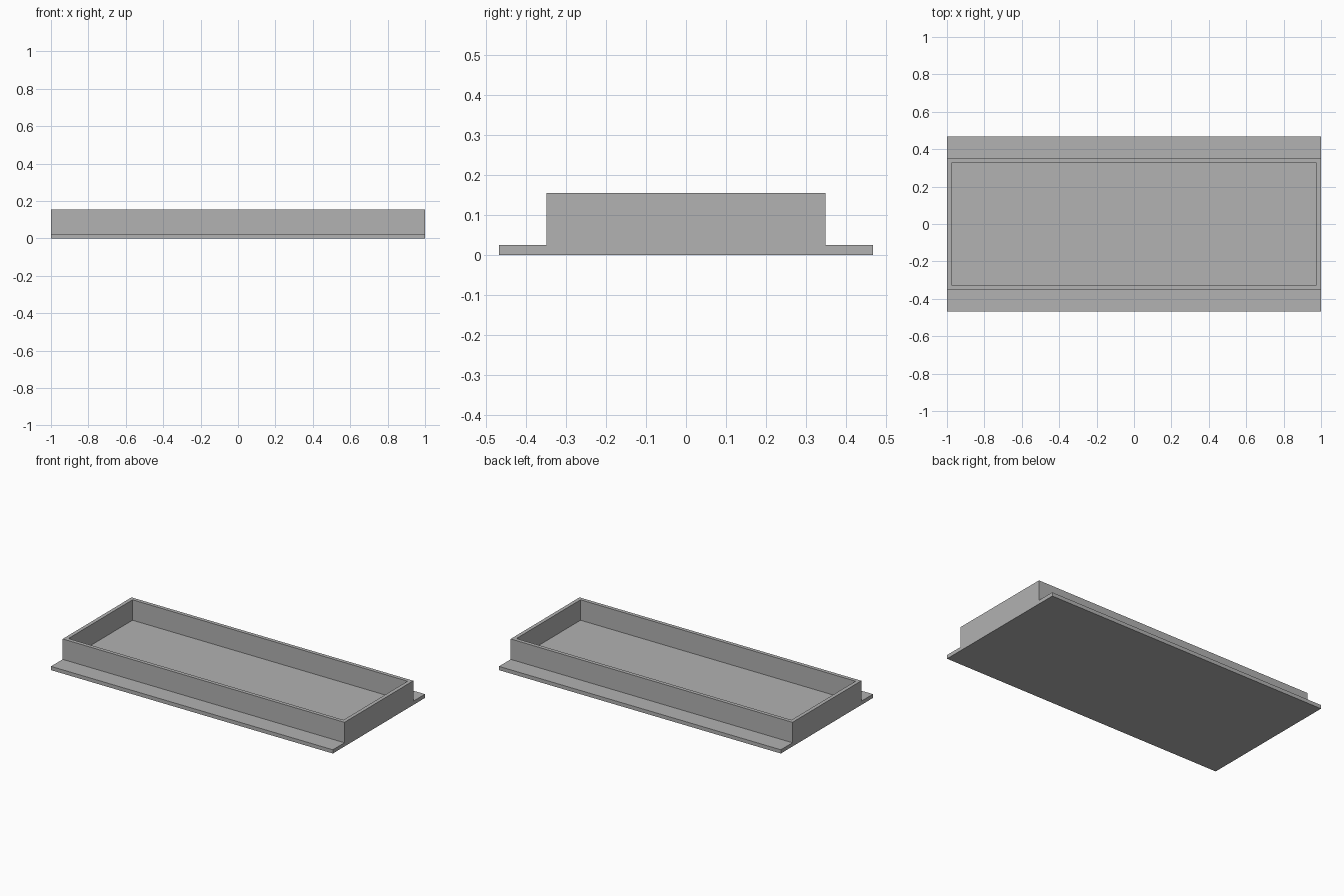
import bpy
import bmesh
from mathutils import Vector

cube = bpy.data.objects.get("Cube")
if cube:
    bpy.data.objects.remove(cube, do_unlink=True)

HALF_LENGTH = 1.0
FLANGE_Y = 0.467     # outer edge of the side flanges
WALL_Y = 0.349       # outer face of the long walls
HEIGHT = 0.155
THICK = 0.024        # shared thickness of floor and walls

# Plain grey material
grey = bpy.data.materials.new("plain_grey")
grey.use_nodes = True
colour = (0.445, 0.445, 0.445, 1.0)
grey.diffuse_color = colour
grey.node_tree.nodes["Principled BSDF"].inputs["Base Color"].default_value = colour

# Stepped cross-section, mirrored in y and extruded along x
half = [(FLANGE_Y, 0), (FLANGE_Y, THICK), (WALL_Y, THICK), (WALL_Y, HEIGHT)]
profile = half + [(-y, z) for y, z in reversed(half)]
bm = bmesh.new()
end = bm.faces.new([bm.verts.new((-HALF_LENGTH, y, z)) for y, z in profile])
extruded = bmesh.ops.extrude_face_region(bm, geom=[end], use_keep_orig=True)
moved = [v for v in extruded["geom"] if isinstance(v, bmesh.types.BMVert)]
bmesh.ops.translate(bm, verts=moved, vec=(2 * HALF_LENGTH, 0, 0))
bmesh.ops.recalc_face_normals(bm, faces=bm.faces[:])

# Open tray: inset the top for the rim, then push the pocket down to the floor
top = max(bm.faces, key=lambda f: f.calc_center_median().z)
bmesh.ops.inset_region(bm, faces=[top], thickness=THICK, use_even_offset=True)
pocket = bmesh.ops.extrude_discrete_faces(bm, faces=[top])["faces"][0]
bmesh.ops.translate(bm, verts=pocket.verts[:], vec=Vector((0, 0, THICK - HEIGHT)))
bmesh.ops.recalc_face_normals(bm, faces=bm.faces[:])

mesh = bpy.data.meshes.new("flanged_tray")
bm.to_mesh(mesh)
bm.free()
mesh.materials.append(grey)
tray = bpy.data.objects.new("flanged_tray", mesh)
bpy.context.collection.objects.link(tray)
